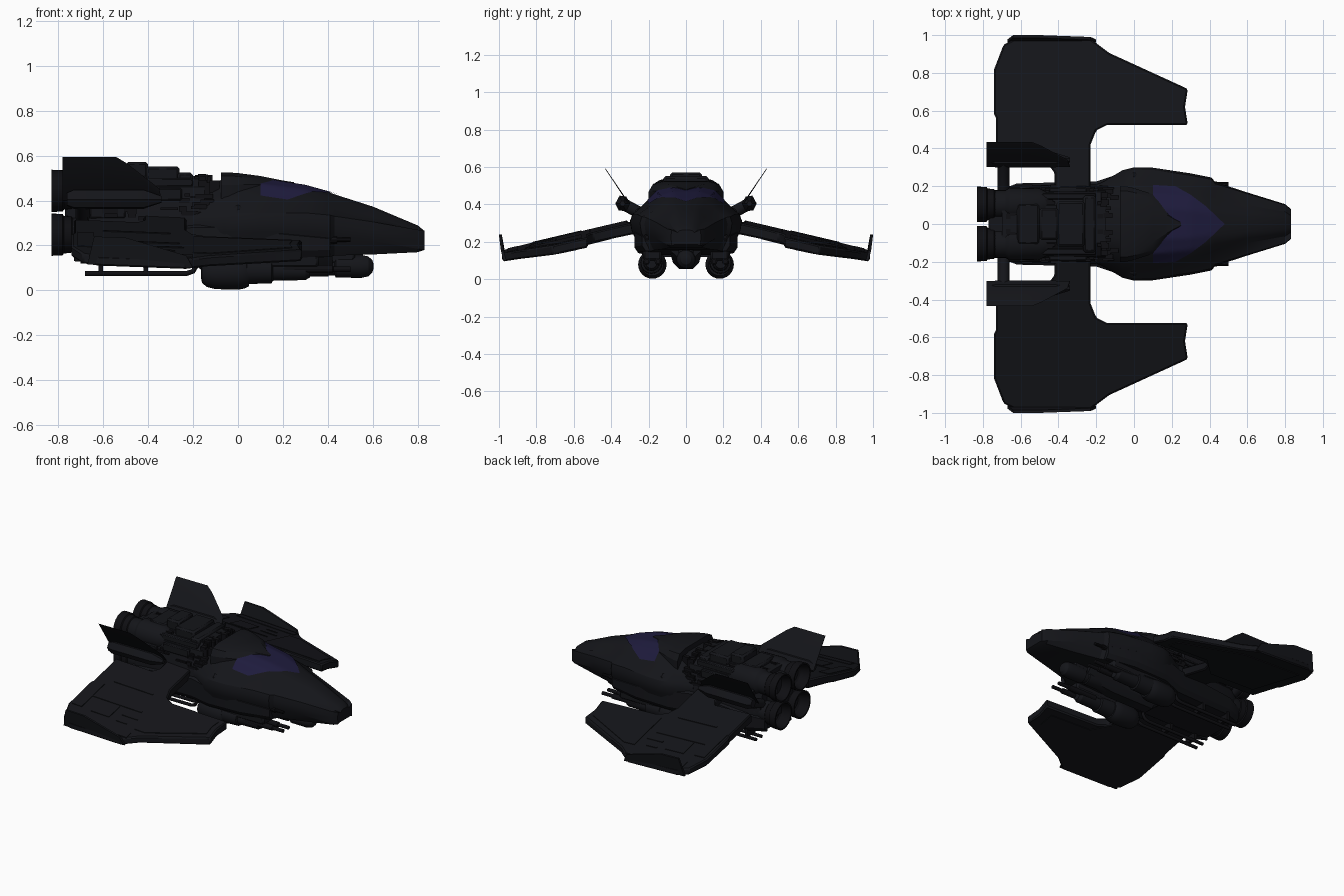
import bpy, math, random
from mathutils import Vector
from mathutils.bvhtree import BVHTree
import bmesh

if "Cube" in bpy.data.objects:
    bpy.data.objects.remove(bpy.data.objects["Cube"])

random.seed(4)


def material(name, rgb):
    m = bpy.data.materials.new(name)
    m.diffuse_color = (*rgb, 1)
    m.use_nodes = True
    m.node_tree.nodes["Principled BSDF"].inputs["Base Color"].default_value = m.diffuse_color
    return m


DARK = material("dark_hull", (0.007, 0.0075, 0.010))
BLACK = material("black_metal", (0.0045, 0.0045, 0.006))
GLASS = material("blue_glass", (0.013, 0.011, 0.046))


def finish(name, bm, mat=DARK, mirror=False, bevel=0):
    bmesh.ops.recalc_face_normals(bm, faces=bm.faces[:])
    me = bpy.data.meshes.new(name)
    bm.to_mesh(me)
    bm.free()
    me.materials.append(mat)
    ob = bpy.data.objects.new(name, me)
    bpy.context.collection.objects.link(ob)
    if bevel:
        b = ob.modifiers.new("bevel", 'BEVEL')
        b.width, b.segments, b.limit_method = bevel, 1, 'ANGLE'
    if mirror:
        m = ob.modifiers.new("mirror", 'MIRROR')
        m.use_axis = (False, True, False)
        m.merge_threshold = 0.00001
    return ob


def add_loft(bm, rings):
    vs = [[bm.verts.new(p) for p in r] for r in rings]
    n = len(rings[0])
    for a, b in zip(vs, vs[1:]):
        for i in range(n):
            bm.faces.new((a[i], a[(i + 1) % n], b[(i + 1) % n], b[i]))
    bm.faces.new(vs[0])
    bm.faces.new(vs[-1])


def loft(name, rings, **kw):
    bm = bmesh.new()
    add_loft(bm, rings)
    return finish(name, bm, **kw)


def lathe(name, profile, centres, seg=24, **kw):
    """Turned parts along x, one per (y, z) centre."""
    bm = bmesh.new()
    for y, z in centres:
        add_loft(bm, [[(x, y + r * math.cos(2 * math.pi * i / seg), z + r * math.sin(2 * math.pi * i / seg))
                       for i in range(seg)] for x, r in profile])
    return finish(name, bm, **kw)


def boxes(name, items, **kw):
    """Boxes given as x0, x1, y0, y1, z0, z1."""
    bm = bmesh.new()
    for x0, x1, y0, y1, z0, z1 in items:
        add_loft(bm, [[(x, y0, z0), (x, y1, z0), (x, y1, z1), (x, y0, z1)] for x in (x0, x1)])
    return finish(name, bm, **kw)


def rod(name, paths, radius, mat=BLACK):
    cu = bpy.data.curves.new(name, 'CURVE')
    cu.dimensions, cu.bevel_depth, cu.bevel_resolution, cu.use_fill_caps = '3D', radius, 2, True
    for path in paths:
        for s in (1, -1):
            sp = cu.splines.new('POLY')
            sp.points.add(len(path) - 1)
            for p, (x, y, z) in zip(sp.points, path):
                p.co = (x, s * y, z, 1)
    cu.materials.append(mat)
    ob = bpy.data.objects.new(name, cu)
    bpy.context.collection.objects.link(ob)


def both(half):
    """Mirror a half outline of (y, z) across the centre plane."""
    return half + [(-y, z) for y, z in half[::-1]]


def section(x, w, zb, zm, zt, tw):
    h = zt - zm
    half = [(.4 * tw, zt - .02 * h), (.75 * tw, zt - .16 * h), (tw, zt - .45 * h), (.96 * w, zm + .035),
            (w, zm), (.97 * w, zm - .05), (.78 * w, zb)]
    return [(x, y, z) for y, z in both(half)]


# Forward fuselage with nose
hull = loft("forward_fuselage", [section(*s) for s in [
    (-.20, .21, .13, .30, .44, .16), (-.17, .22, .13, .30, .46, .17), (-.06, .285, .13, .31, .50, .20),
    (0, .30, .13, .31, .505, .21), (.1, .298, .13, .31, .50, .21), (.3, .268, .14, .31, .468, .185),
    (.41, .246, .15, .30, .437, .15), (.43, .222, .155, .295, .43, .14), (.6, .167, .16, .27, .375, .10),
    (.8, .105, .17, .235, .29, .065), (.83, .08, .185, .23, .265, .045)]])

# Cockpit hood with a pointed brow over the glass
loft("cockpit_hood", [[(x, y, z) for y, z in both([(.6 * a, zt - .003), (.88 * a, zt - .018), (a, zt - d), (a, zt - .12)])]
     for x, a, zt, d in [(-.075, .20, .528, .06), (-.045, .20, .528, .06), (.0, .19, .525, .055),
                         (.1, .158, .512, .04), (.2, .055, .492, .012), (.25, .012, .484, .006)]])

# Wraparound canopy glass draped onto the hull
tree = BVHTree.FromPolygons([v.co for v in hull.data.vertices], [p.vertices[:] for p in hull.data.polygons])
OUTER = [(.10, .207), (.22, .2), (.30, .155), (.38, .095), (.48, 0)]
INNER = [(.10, .15), (.13, .12), (.16, .08), (.19, .04), (.22, 0)]
bm = bmesh.new()
grid = []
for k in range(21):
    i, t = min(k // 5, 3), (k - 5 * min(k // 5, 3)) / 5
    a, b = [Vector(e[i]).lerp(Vector(e[i + 1]), t) for e in (OUTER, INNER)]
    row = []
    for j in range(11):
        p = a.lerp(b, j / 10)
        z = tree.ray_cast(Vector((p.x, p.y, 2)), Vector((0, 0, -1)))[0].z
        row.append(bm.verts.new((p.x, p.y, z + .005)))
    grid.append(row)
for r, s in zip(grid, grid[1:]):
    for j in range(10):
        bm.faces.new((r[j], r[j + 1], s[j + 1], s[j]))
finish("canopy_glass", bm, mat=GLASS, mirror=True)

# Rear fuselage core
loft("rear_fuselage", [[(x, y * k, z) for y, z in both(
      [(.10, .51), (.17, .46), (.19, .36), (.21, .29), (.20, .17), (.13, .12)])]
      for x, k in [(-.70, .82), (-.63, .97), (-.3, 1), (-.15, 1)]])
# Lower side armour, tapering aft
loft("side_armour", [[(x, .14, zb), (x, w - .02, zb), (x, w, zb + .03), (x, w, zt - .02), (x, w - .03, zt), (x, .14, zt)]
     for x, w, zb, zt in [(-.73, .17, .13, .24), (-.62, .215, .125, .26), (-.2, .225, .13, .30),
                          (-.05, .275, .14, .30), (.2, .275, .145, .27), (.41, .235, .15, .25)]], mirror=True)
# Stepped dorsal spine and engine block
boxes("dorsal_spine", [(-.62, -.5, -.11, .11, .48, .535), (-.5, -.4, -.085, .085, .48, .572),
                       (-.41, -.26, -.12, .12, .48, .552), (-.27, -.2, -.15, .15, .44, .525),
                       (-.77, -.6, -.1, .1, .22, .48)], bevel=.012)
boxes("dorsal_rails", [(-.6, -.2, .13, .165, .46, .50), (-.45, -.25, .165, .195, .40, .455),
                       (-.66, -.5, .17, .2, .32, .42)], mirror=True, bevel=.006)
# Exposed machinery behind the cockpit and over the engines
bits = []
for x0, x1, n in ((-.2, -.09, 14), (-.68, -.42, 24)):
    for i in range(n):
        x, y = random.uniform(x0, x1 - .03), random.uniform(.02, .15)
        z = .505 - max(0, y - .1) * .7
        bits.append((x, x + random.uniform(.02, .05), y, y + random.uniform(.012, .03), z - .05, z + random.uniform(0, .014)))
for i in range(30):
    x, z = random.uniform(-.64, -.16), random.uniform(.31, .44)
    y = .205 - (z - .3) * .2
    bits.append((x, x + random.uniform(.02, .08), y - .03, y + random.uniform(0, .01), z, z + random.uniform(.008, .025)))
boxes("machinery", bits, mat=BLACK, mirror=True)

# Four engines: cowls and open nozzles
engines = [(s * .104, z) for s in (1, -1) for z in (.248, .443)]
lathe("engine_cowls", [(-.45, .06), (-.5, .085), (-.66, .088), (-.68, .075), (-.74, .075), (-.76, .068)], engines)
lathe("engine_nozzles", [(-.72, .06), (-.74, .08), (-.775, .084), (-.78, .092), (-.83, .094), (-.83, .084),
                         (-.77, .066), (-.74, .03), (-.76, .008)], engines, seg=32, mat=BLACK)


# Wings: drooped, swept plates with an opening beside the engines
def wing_top(x, y):
    return .30 - .235 * (y - .29) - .04 * (x + .2)


def slab(bm, outline, lo, hi):
    add_loft(bm, [[(x, y, wing_top(x, y) + d(y)) for x, y in outline] for d in (lo, hi)])


bm = bmesh.new()
slab(bm, [(-.42, .17), (-.42, .27), (-.45, .31), (-.73, .31), (-.73, .56), (-.74, .58), (-.74, .82), (-.69, .95),
          (-.62, .985), (-.23, .98), (-.13, .905), (.285, .715), (.27, .62), (.285, .525), (-.14, .525), (-.2, .495),
          (-.23, .42), (-.23, .17)], lambda y: -.062 + .025 * (y - .29), lambda y: 0)
finish("wings", bm, mirror=True, bevel=.008)

# Raised wing panels, top and bottom
bm = bmesh.new()
for x0, x1, y0, y1 in [(-.56, -.42, .71, .83), (-.36, -.24, .765, .775), (-.36, -.28, .83, .84),
                       (-.64, -.26, .69, .70), (-.6, -.3, .51, .518), (-.715, -.64, .56, .82), (-.64, -.2, .9, .955)]:
    slab(bm, [(x0, y0), (x1, y0), (x1, y1), (x0, y1)], lambda y: -.02, lambda y: .004)
slab(bm, [(-.12, .56), (.24, .56), (.23, .62), (.24, .69), (-.12, .86), (-.2, .86), (-.2, .56)],
     lambda y: -.02, lambda y: .004)
slab(bm, [(-.65, .4), (-.3, .4), (-.12, .58), (.2, .58), (.2, .68), (-.2, .86), (-.65, .86)],
     lambda y: -.066 + .025 * (y - .29), lambda y: -.03)
finish("wing_panels", bm, mirror=True)

# Upturned wingtips
loft("wingtips", [[(x, y + d, z) for x, y, z in [(-.67, .962, .115), (-.64, .985, .24), (-.5, .985, .235),
                                                (-.23, .975, .155), (-.2, .962, .10)]] for d in (0, .015)], mirror=True)

# Canted tail fins on outrigger pods
loft("tail_pods", [[(x, .34 + k * a, .405 + k * b) for a, b in
     [(-.042, 0), (-.02, -.042), (.02, -.036), (.038, .0), (.015, .042), (-.02, .038)]]
     for x, k in [(-.76, .7), (-.73, 1), (-.42, 1), (-.34, .35)]], mirror=True)
loft("tail_fins", [[(x, y + d, z + d * .7) for x, y, z in
     [(-.78, .305, .40), (-.78, .43, .59), (-.54, .43, .59), (-.49, .41, .56), (-.35, .335, .45), (-.34, .305, .40)]]
     for d in (-.004, .004)], mirror=True)
rod("tail_struts", [[(-.69, .15, .32), (-.69, .23, .345), (-.69, .34, .405)]], .032, DARK)

# Underslung pods with slim twin guns
pods = [(.18, .079), (-.18, .079)]
lathe("pod_bulbs", [(-.165, .02), (-.16, .045), (-.14, .063), (-.1, .073), (0, .076), (.03, .07), (.05, .06)], pods)
lathe("pod_housings", [(.03, .05), (.04, .06), (.15, .056), (.155, .045), (.3, .042), (.32, .03)],
      [(.185, .088), (-.185, .088)], seg=16)
lathe("gun_barrels", [(.2, .018), (.42, .018), (.425, .012), (.5, .012)],
      [(s * y, .095) for s in (1, -1) for y in (.15, .21)], seg=12, mat=BLACK)
boxes("pod_mounts", [(-.12, .36, .13, .23, .1, .16)], mirror=True, bevel=.012)
# Small cheek guns beside the nose
lathe("cheek_guns", [(.36, .016), (.44, .016), (.44, .01), (.5, .01)],
      [(s * .21, .225) for s in (1, -1)], seg=10, mat=BLACK)
# Central belly turret and keel
lathe("belly_turret", [(.1, .03), (.13, .046), (.4, .046), (.405, .04), (.43, .04), (.435, .05), (.55, .051),
                       (.58, .044), (.597, .028), (.603, .01)], [(0, .107)])
loft("belly_keel", [[(x, -.09, .16), (x, -.07 * k, .15 - .06 * k), (x, -.035 * k, .15 - .095 * k),
                     (x, .035 * k, .15 - .095 * k), (x, .07 * k, .15 - .06 * k), (x, .09, .16)]
                    for x, k in [(-.2, .3), (-.12, 1), (.2, 1), (.42, .6)]])
boxes("turret_pylon", [(.35, .52, -.04, .04, .12, .19)], bevel=.01)
# Trailing rods below the engines
rod("lower_rods", [[(-.68, y, .075), (-.23, y, .075), (-.2, y, .085), (-.185, y, .11), (-.18, y, .15)]
                   for y in (.13, .19)], .011)
boxes("rod_brackets", [(x, x + .02, .115, .205, .08, .14) for x in (-.62, -.42)], mat=BLACK, mirror=True)
# Round side hatches behind the cockpit
lathe("side_hatches", [(-.026, .005), (-.02, .018), (0, .026), (.02, .018), (.026, .005)],
      [(s * .248, .355) for s in (1, -1)], seg=16)

# Smooth shading with sharp edges kept
bpy.ops.object.select_all(action='DESELECT')
for ob in bpy.context.scene.objects:
    if ob.type == 'MESH':
        ob.select_set(True)
        bpy.context.view_layer.objects.active = ob
bpy.ops.object.shade_smooth_by_angle(angle=math.radians(28))
